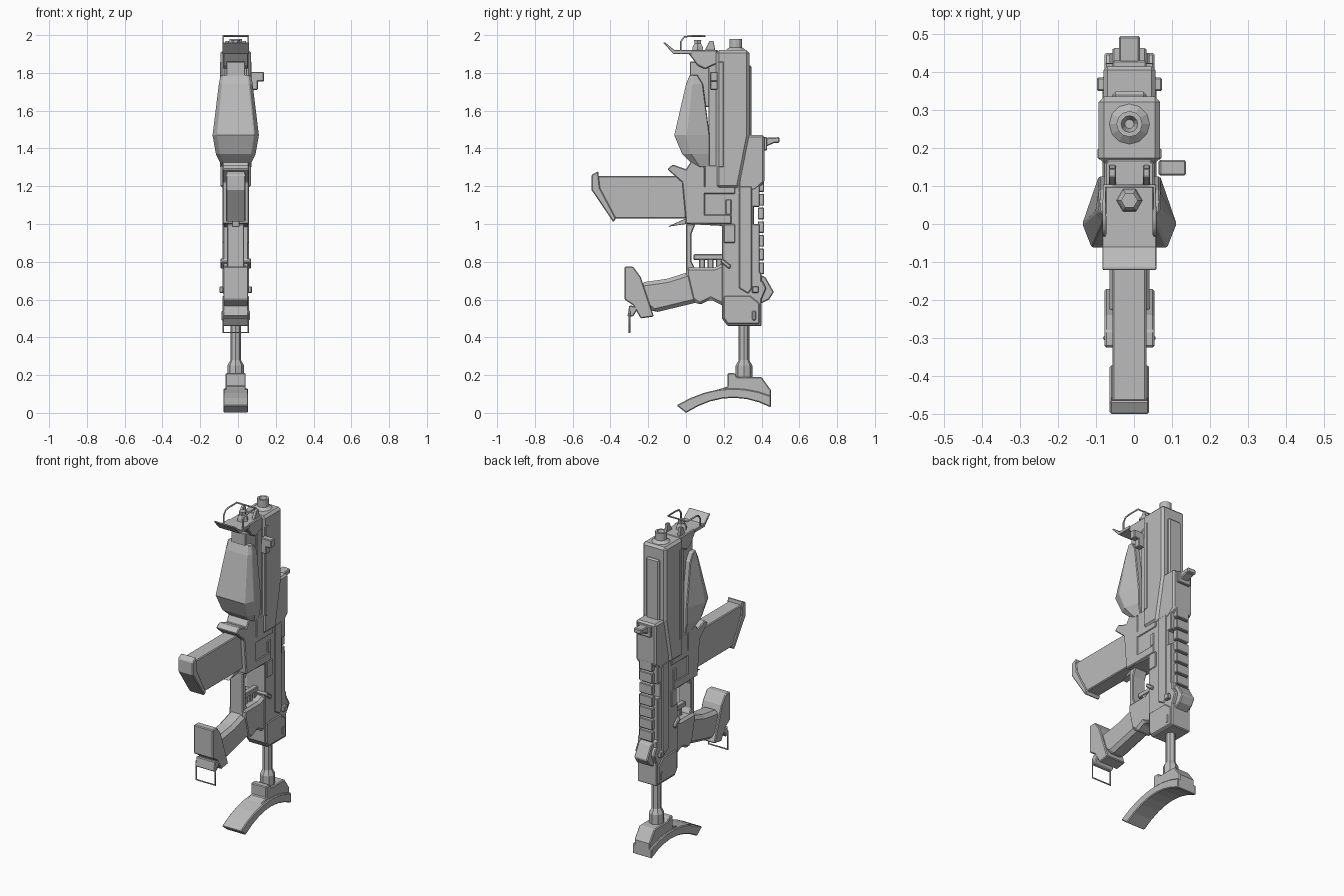
import bpy, bmesh, math

starter = bpy.data.objects.get("Cube")
if starter:
    bpy.data.objects.remove(starter, do_unlink=True)

# Shared measures: centre plane, half widths and main levels
MIDDLE = -.012
SLIM, BODY, PLATE, SHROUD = .045, .066, .071, .081
BACK, DECK, TOP = .4, 1.3, 1.92
SIDES = {"left": 1, "right": -1}

tone = (.5, .5, .5, 1)
grey = bpy.data.materials.new("plain grey")
grey.use_nodes = True
grey.diffuse_color = tone
grey.node_tree.nodes["Principled BSDF"].inputs["Base Color"].default_value = tone


def place(name, data):
    data.materials.append(grey)
    part = bpy.data.objects.new(name, data)
    bpy.context.collection.objects.link(part)
    return part


def loft(name, rings, nick=.004):
    """Skin closed rings of equal point count, cap both ends, chamfer the edges."""
    bm = bmesh.new()
    rows = [[bm.verts.new(point) for point in ring] for ring in rings]
    for lower, upper in zip(rows, rows[1:]):
        for i in range(len(lower)):
            bm.faces.new((lower[i - 1], lower[i], upper[i], upper[i - 1]))
    bm.faces.new(rows[0])
    bm.faces.new(rows[-1])
    bmesh.ops.recalc_face_normals(bm, faces=bm.faces)
    mesh = bpy.data.meshes.new(name)
    bm.to_mesh(mesh)
    bm.free()
    part = place(name, mesh)
    if nick:
        chamfer = part.modifiers.new("Chamfer", "BEVEL")
        chamfer.width = nick
        chamfer.segments = 1
        chamfer.limit_method = "ANGLE"
        chamfer.angle_limit = math.radians(40)


def prism(name, outline, half, nick=.005, shift=0):
    """Extrude a (y, z) outline across the body."""
    centre = MIDDLE + shift
    loft(name, [[(x, y, z) for y, z in outline] for x in (centre - half, centre + half)], nick)


def box(name, front, back, bottom, top, half, nick=.004, shift=0):
    corners = [(front, bottom), (back, bottom), (back, top), (front, top)]
    prism(name, corners, half, nick, shift)


def turned(name, y, profile, sides):
    """Upright turned part from (radius, z) pairs."""
    turns = [math.tau * i / sides for i in range(sides)]
    loft(name, [[(MIDDLE + radius * math.cos(a), y + radius * math.sin(a), z) for a in turns]
                for radius, z in profile], nick=0)


def wire_hoop(name, path, half, closed):
    """Bent wire that follows a (y, z) path on one side and returns on the other."""
    curve = bpy.data.curves.new(name, "CURVE")
    curve.dimensions = "3D"
    curve.bevel_depth = .005
    curve.bevel_resolution = 1
    points = [(-half, *p) for p in path] + [(half, *p) for p in reversed(path)]
    spline = curve.splines.new("POLY")
    spline.points.add(len(points) - 1)
    for knot, (x, y, z) in zip(spline.points, points):
        knot.co = (MIDDLE + x, y, z, 1)
    spline.use_cyclic_u = closed
    place(name, curve)


def spread(start, end, count):
    return [start + (end - start) * i / (count - 1) for i in range(count)]


# Butt: a pad between two shallow arcs, its bracket and its post
crest = .25
sole = [(y, .08 * (1 - ((y - crest) / crest) ** 2)) for y in spread(0, .45, 8)]
crown = [(y, .13 - (y - crest) ** 2) for y in spread(.45, -.05, 8)]
prism("butt_pad", sole + crown, BODY)
prism("butt_bracket", [(.1, .1), (.22, .14), (.22, .21), (.26, .21), (.27, .19),
                       (BACK, .19), (.45, .12), (.45, .05), (.3, .1)], .053)
turned("stock_post", .307, [(.044, .19), (.044, .25), (.028, .28), (.028, .5)], sides=8)

# Receiver, its collar and side details
prism("receiver", [(0, 1), (.19, .99), (.19, .5), (.22, .46), (BACK, .46), (BACK, .74),
                   (.36, .76), (.36, DECK), (.1, DECK), (0, 1.2)], BODY)
prism("receiver_side_rib", [(.28, .66), (.33, .63), (.35, .66), (.35, 1.2), (.28, 1.2)], PLATE)
prism("stock_collar", [(.2, .5), (.22, .47), (.39, .47), (.39, .58), (.34, .62), (.2, .62)], PLATE)
prism("rear_shell", [(.27, 1.15), (.37, 1.18), (.415, 1.22), (.415, 1.47), (.3, 1.47)],
      half=.068, nick=.01)
box("receiver_band", 0, .26, 1.16, 1.2, PLATE)
box("side_window_panel", .06, .24, 1, 1.05, PLATE)
box("side_window_end", .21, .24, 1.05, 1.13, PLATE)
box("selector_panel", .2, .26, .9, 1, PLATE)
prism("selector_lever", [(.18, .8), (.23, .76), (.24, .78), (.19, .82)], SHROUD)
box("collar_pin", .35, .37, .49, .54, PLATE + .004)

# Ladder of rail blocks along the back, with a gap through the spine
box("lower_rail_spine", .35, .39, .73, 1, BODY)
box("upper_rail_spine", .35, .39, 1.09, 1.25, BODY)
for i, bottom in enumerate(spread(.735, 1.17, 7)):
    box(f"rail_block_{i}", .38, .414, bottom, bottom + .062, SLIM)

# Rear latch
prism("rear_latch", [(.36, .74), (.42, .72), (.465, .64), (.44, .6), (.38, .57)], SLIM)
prism("latch_clamp", [(.36, .7), (.405, .7), (.425, .66), (.4, .6), (.36, .6)], BODY)
box("latch_pin", .35, .385, .635, .67, half=.086)

# Magazine and its housing
prism("magazine_housing", [(-.1, 1.29), (-.07, 1.315), (0, 1.29), (.035, 1.345), (.1, DECK),
                           (.1, 1), (0, 1), (-.02, 1.22)], PLATE)
prism("magazine", [(-.49, 1.255), (0, 1.255), (0, 1.03), (-.38, 1.03), (-.48, 1.2)], SLIM)
prism("magazine_base", [(-.465, 1.28), (-.5, 1.26), (-.5, 1.18), (-.385, 1.01),
                        (-.37, 1.03), (-.455, 1.19)], half=.052)
prism("magazine_catch", [(-.1, .985), (0, 1), (0, 1.03)], half=.02, nick=.002)

# Trigger group
prism("guard_front", [(0, 1), (.05, 1), (.03, .95), (.03, .8), (.05, .76), (0, .75)], SLIM)
box("guard_floor", 0, .2, .73, .77, SLIM)
box("trigger_bar", .04, .2, .81, .84, half=.016)
for i, front in enumerate(spread(.07, .16, 3)):
    box(f"trigger_lug_{i}", front, front + .03, .76, .82, half=.013)

# Pistol grip with a sling loop under its base
prism("grip_root", [(.22, .8), (.15, .77), (0, .77), (0, .73), (.03, .6), (.07, .57),
                    (.13, .6), (.19, .57), (.23, .57)], half=.058, nick=.014)
prism("grip", [(.06, .76), (-.1, .71), (-.24, .69), (-.26, .6), (-.17, .53), (.08, .59)],
      half=.053, nick=.02)
prism("grip_base", [(-.325, .775), (-.28, .775), (-.24, .72), (-.17, .51), (-.24, .5),
                    (-.28, .57), (-.325, .6)], BODY)
prism("sling_lug", [(-.3, .57), (-.25, .56), (-.28, .51), (-.31, .51)], BODY)
wire_hoop("sling_loop", [(-.3, .54), (-.3, .425)], BODY, closed=True)

# Barrel shroud, muzzle and covers
prism("barrel_shroud", [(.16, TOP), (.335, TOP), (.335, 1.47), (.28, 1.19), (.16, 1.19)],
      SHROUD, nick=.014)
box("shroud_back_strip", .32, .348, BACK + 1, 1.84, SLIM, nick=.008)
box("shroud_side_rail", .17, .2, DECK, 1.86, SHROUD + .003)
turned("muzzle", .263, [(.053, TOP - .01), (.053, TOP), (.034, 1.935), (.034, 1.98),
                        (.022, 1.98), (.012, 1.95)], sides=12)
box("shroud_front_plate", .118, .17, 1.2, TOP, half=.06)
box("inner_tube_cover", .02, .13, 1.62, 1.86, half=.05)
box("lower_cover", .1, .17, 1.19, 1.31, PLATE)

# Handguard: a bulge lofted upward from (z, front, back, half width)
rings = []
for z, front, back, half in [(DECK, .05, .125, .07), (1.37, -.02, .125, .106),
                             (1.47, -.062, .125, .124), (1.74, 0, .09, .09), (1.79, .02, .06, .08)]:
    edge = front + (back - front) / 3
    flank = [(half * .8, front), (half, edge), (min(half, SHROUD), back)]
    rings.append([(MIDDLE + x, y, z) for x, y in flank] +
                 [(MIDDLE - x, y, z) for x, y in reversed(flank)])
loft("handguard", rings)

# Charging handle on the left
box("handle_stem", .128, .168, 1.755, 1.805, half=.035, shift=.114)
box("handle_tip", .128, .168, 1.71, 1.77, half=.02, shift=.097)

# Front sight: block, ramp plate, post, ears and wire hoop
prism("sight_block", [(.015, TOP), (.165, TOP), (.165, 1.85), (.1, 1.82), (.06, 1.84), (.015, 1.9)],
      BODY)
prism("ramp_plate", [(-.122, 1.96), (-.112, 1.962), (-.06, TOP), (.03, TOP), (.03, 1.9), (-.065, 1.9)],
      PLATE, nick=.002)
turned("sight_post", .062, [(.034, TOP), (.03, 1.94), (.02, 1.955), (.022, 1.975)], sides=6)
for label, side in SIDES.items():
    prism(f"{label}_sight_ear", [(.1, TOP), (.155, TOP), (.145, 1.97), (.125, 1.97)],
          half=.009, nick=.002, shift=side * SLIM)
wire_hoop("sight_hoop", [(-.028, 1.9), (-.028, 1.965), (-.01, 1.99), (.02, 1.995), (.1, 1.995)],
          BODY, closed=False)

# Rear hook on the shell
prism("rear_hook", [(BACK, 1.455), (.495, 1.46), (.495, 1.43), (.47, 1.43), (BACK, 1.4)], half=.028)
box("hook_base", BACK, .43, 1.39, 1.46, SLIM)
